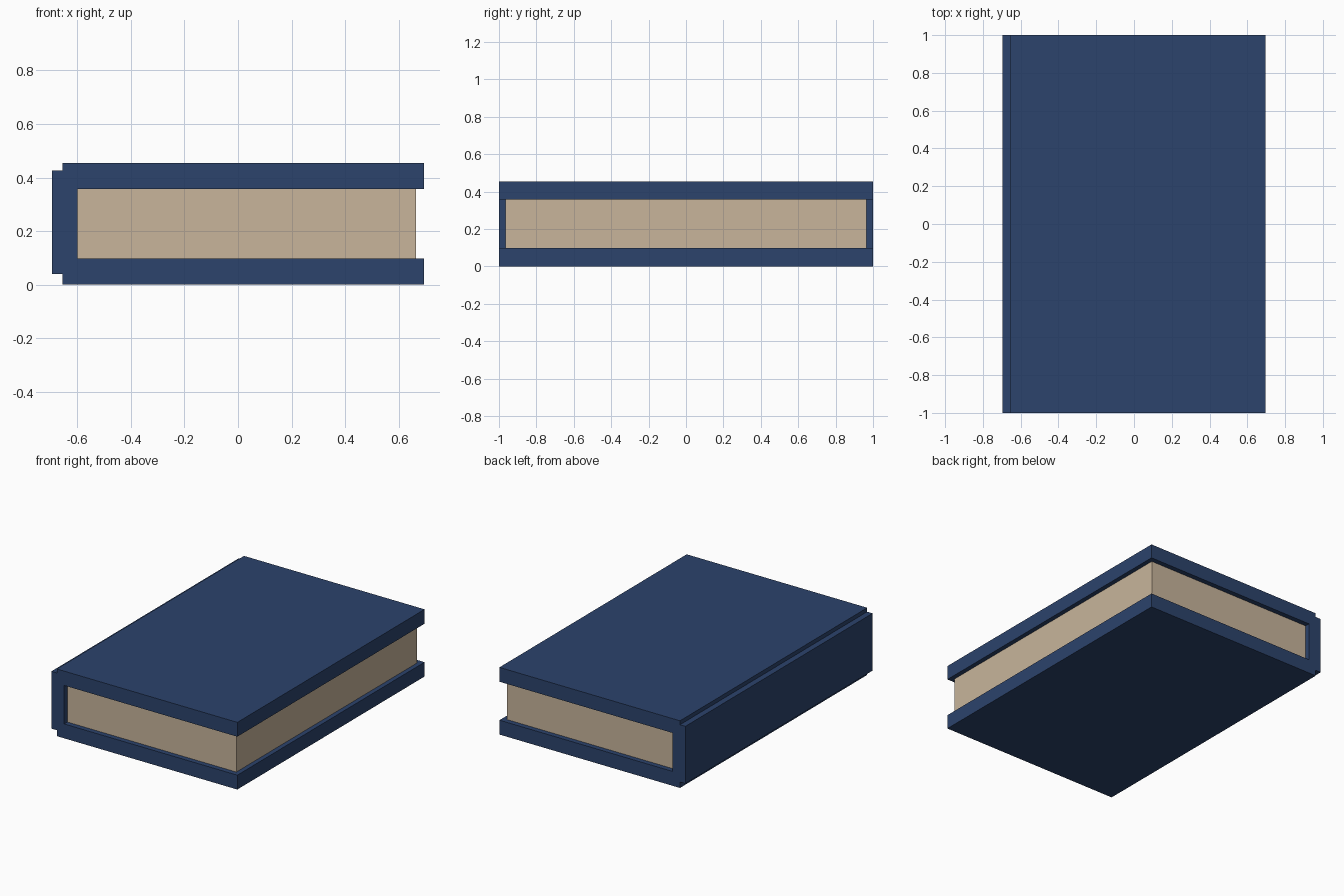
import bpy

if "Cube" in bpy.data.objects:
    bpy.data.objects.remove(bpy.data.objects["Cube"])


def material(name, rgb):
    mat = bpy.data.materials.new(name)
    mat.diffuse_color = (*rgb, 1.0)
    mat.use_nodes = True
    mat.node_tree.nodes["Principled BSDF"].inputs["Base Color"].default_value = mat.diffuse_color
    return mat


def box(name, x, y, z, mat):
    """Axis-aligned box from (min, max) ranges."""
    ranges = (x, y, z)
    bpy.ops.mesh.primitive_cube_add(size=1, location=[(a + b) / 2 for a, b in ranges])
    ob = bpy.context.object
    ob.name = name
    ob.scale = [b - a for a, b in ranges]
    bpy.ops.object.transform_apply(location=False, rotation=False, scale=True)
    ob.data.materials.append(mat)
    return ob


cloth = material("blue_cloth", (0.025, 0.056, 0.15))
paper = material("cream_paper", (0.58, 0.46, 0.33))

HEIGHT = 0.454
BOARD = 0.097
HALF_W = 0.695

# Cover boards, set slightly in from the spine's outer face
box("bottom_cover", (-0.655, HALF_W), (-1, 1), (0, BOARD), cloth)
box("top_cover", (-0.655, HALF_W), (-1, 1), (HEIGHT - BOARD, HEIGHT), cloth)

# Spine, stopping short of the covers' outer faces
box("spine", (-HALF_W, -0.60), (-1, 1), (0.04, 0.427), cloth)

# Page block, recessed on the three open sides and seated in the covers
box("pages", (-0.61, 0.664), (-0.966, 0.966), (BOARD - 0.005, HEIGHT - BOARD + 0.005), paper)
